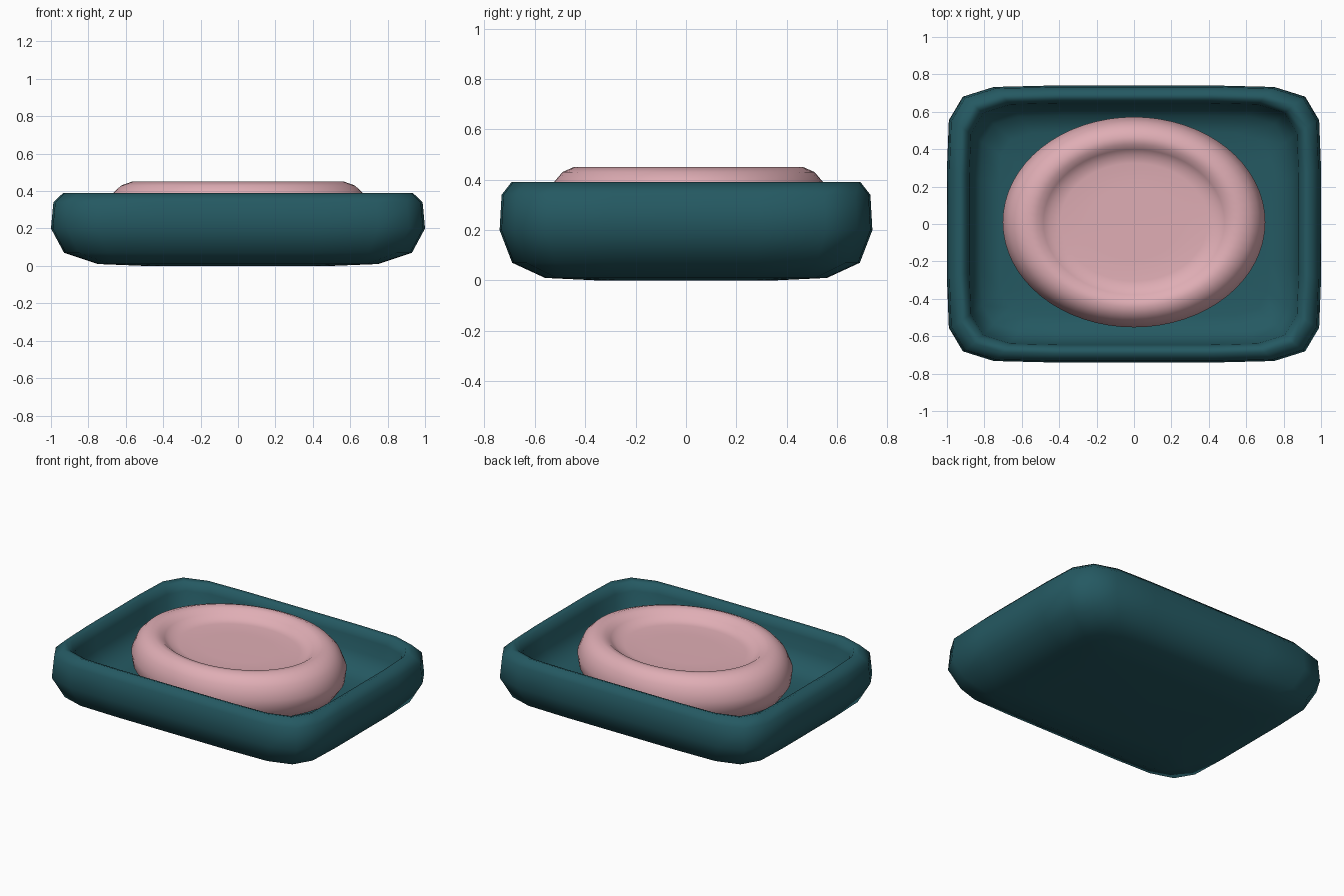
import bpy, bmesh, math

if "Cube" in bpy.data.objects:
    bpy.data.objects.remove(bpy.data.objects["Cube"])


def loft(name, outline, rings, color, centre_y=0.0):
    """Stack scaled copies of a unit outline (hx, hy, z), skin them and cap both ends."""
    bm = bmesh.new()
    loops = [[bm.verts.new((x * hx, y * hy + centre_y, z)) for x, y in outline]
             for hx, hy, z in rings]
    n = len(outline)
    for a, b in zip(loops, loops[1:]):
        for i in range(n):
            j = (i + 1) % n
            bm.faces.new((a[i], a[j], b[j], b[i]))
    bm.faces.new(loops[0][::-1])
    bm.faces.new(loops[-1])
    for f in bm.faces:
        f.smooth = True
    bmesh.ops.recalc_face_normals(bm, faces=bm.faces)
    me = bpy.data.meshes.new(name)
    bm.to_mesh(me)
    bm.free()
    mat = bpy.data.materials.new(name + "_colour")
    mat.diffuse_color = (*color, 1)
    mat.use_nodes = True
    mat.node_tree.nodes["Principled BSDF"].inputs["Base Color"].default_value = mat.diffuse_color
    me.materials.append(mat)
    ob = bpy.data.objects.new(name, me)
    bpy.context.collection.objects.link(ob)
    return ob


# Rounded rectangle outline: one quarter mirrored into four
quarter = [(1, 0.4), (0.99, 0.75), (0.915, 0.92), (0.75, 0.99), (0.45, 1)]
outline = (quarter
           + [(-x, y) for x, y in reversed(quarter)]
           + [(-x, -y) for x, y in quarter]
           + [(x, -y) for x, y in reversed(quarter)])

# Dish: underside, outer wall, rim, inner wall, floor
loft("soap_dish", outline, [
    (0.50, 0.35, 0.0), (0.75, 0.56, 0.01), (0.93, 0.69, 0.07),
    (1.0, 0.74, 0.20), (0.987, 0.732, 0.34), (0.935, 0.693, 0.39),
    (0.905, 0.663, 0.38), (0.88, 0.646, 0.33), (0.87, 0.635, 0.24),
    (0.82, 0.58, 0.15), (0.72, 0.49, 0.125), (0.5, 0.35, 0.12),
], (0.018, 0.10, 0.122))

# Soap: oval bar with a shallow recess in the top
oval = [(math.cos(2 * math.pi * i / 64), math.sin(2 * math.pi * i / 64)) for i in range(64)]
profile = [(0.5, 0.115), (0.78, 0.125), (0.92, 0.17), (0.985, 0.235), (1.0, 0.31),
           (0.95, 0.39), (0.89, 0.43), (0.81, 0.45), (0.74, 0.443),
           (0.69, 0.418), (0.64, 0.393), (0.56, 0.386), (0.35, 0.385)]
loft("soap_bar", oval, [(0.702 * r, 0.5625 * r, z) for r, z in profile],
     (0.74, 0.42, 0.46), centre_y=0.01)
